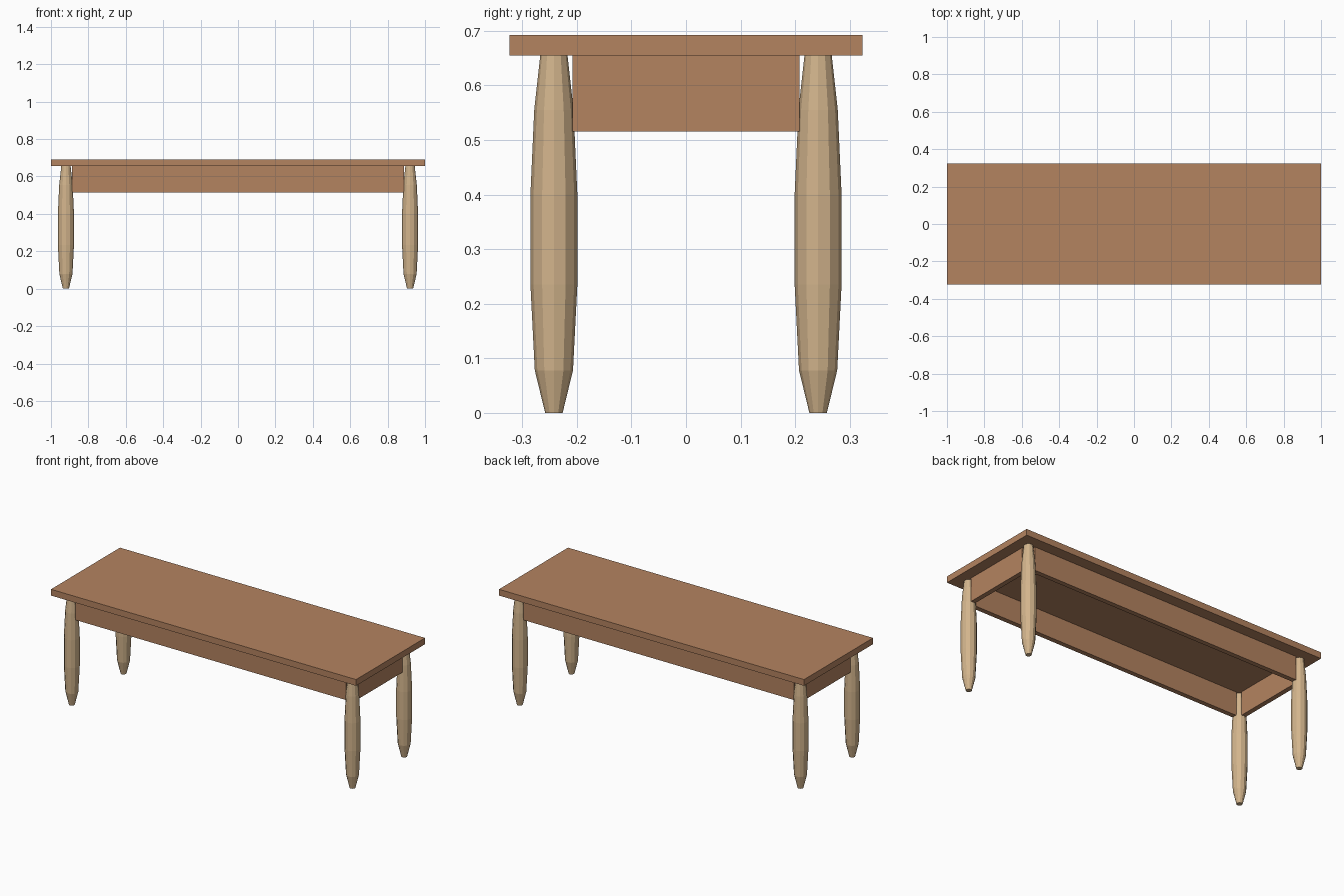
import bpy, bmesh, math

if "Cube" in bpy.data.objects:
    bpy.data.objects.remove(bpy.data.objects["Cube"])

def material(name, color):
    m = bpy.data.materials.new(name)
    m.diffuse_color = (*color, 1)
    m.use_nodes = True
    m.node_tree.nodes["Principled BSDF"].inputs["Base Color"].default_value = m.diffuse_color
    return m

brown = material("brown wood", (0.456, 0.227, 0.117))
tan = material("tan wood", (0.645, 0.456, 0.262))

def finish(name, bm, mat):
    bmesh.ops.recalc_face_normals(bm, faces=bm.faces)
    me = bpy.data.meshes.new(name)
    bm.to_mesh(me)
    bm.free()
    me.materials.append(mat)
    ob = bpy.data.objects.new(name, me)
    bpy.context.collection.objects.link(ob)
    return ob

def box(name, size, center, mat):
    bm = bmesh.new()
    bmesh.ops.create_cube(bm, size=1)
    bmesh.ops.scale(bm, vec=size, verts=bm.verts)
    bmesh.ops.translate(bm, vec=center, verts=bm.verts)
    return finish(name, bm, mat)

def turned_leg(name, x, y, profile, sides=12):
    bm = bmesh.new()
    rings = [[bm.verts.new((x + r * math.cos(2 * math.pi * i / sides),
                            y + r * math.sin(2 * math.pi * i / sides), z))
              for i in range(sides)] for r, z in profile]
    for a, b in zip(rings, rings[1:]):
        for i in range(sides):
            j = (i + 1) % sides
            bm.faces.new((a[i], a[j], b[j], b[i]))
    bm.faces.new(rings[0])
    bm.faces.new(rings[-1])
    return finish(name, bm, tan)

LX, LY = 0.92, 0.242          # leg centres
Z0, Z1, Z2 = 0.515, 0.655, 0.692
T = 0.028                     # apron board thickness

# Table top
box("table_top", (2, 0.646, Z2 - Z1), (0, 0, (Z1 + Z2) / 2), brown)

# Faceted tapered legs
profile = [(0.016, 0), (0.035, 0.078), (0.043, 0.235),
           (0.043, 0.40), (0.036, 0.555), (0.025, Z1)]
for sx, side in ((-1, "left"), (1, "right")):
    for sy, end in ((-1, "front"), (1, "back")):
        turned_leg(f"{end}_{side}_leg", sx * LX, sy * LY, profile)

# Apron boards running between the legs
zc, h = (Z0 + Z1) / 2, Z1 - Z0
for s, end, side in ((-1, "front", "left"), (1, "back", "right")):
    box(f"{end}_apron", (1.774, T, h), (0, s * LY, zc), brown)
    box(f"{side}_apron", (T, 0.416, h), (s * LX, 0, zc), brown)
